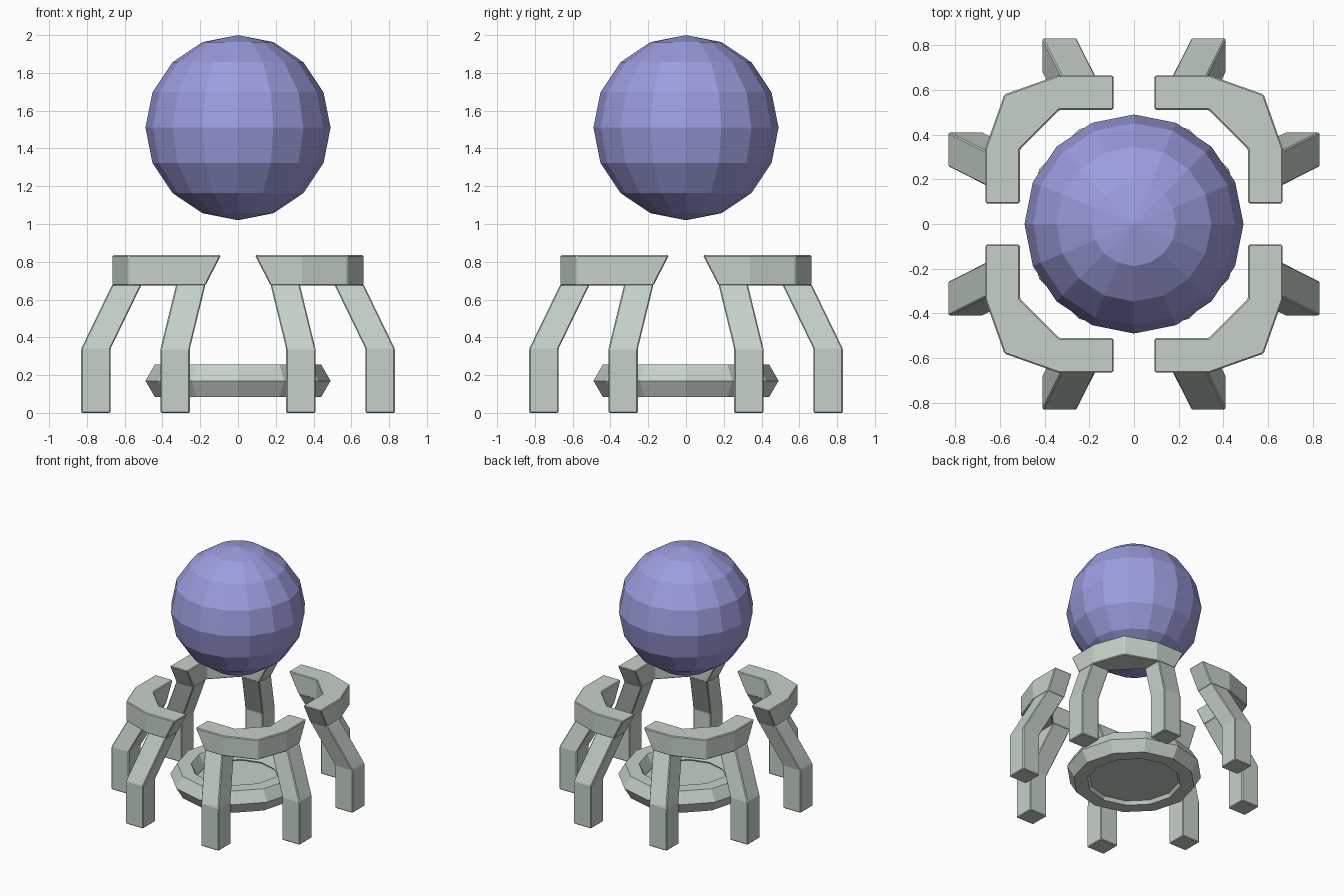
import bpy, bmesh, math
from mathutils import Vector

if "Cube" in bpy.data.objects:
    bpy.data.objects.remove(bpy.data.objects["Cube"])


def material(name, rgb):
    m = bpy.data.materials.new(name)
    m.diffuse_color = (*rgb, 1)
    m.use_nodes = True
    m.node_tree.nodes["Principled BSDF"].inputs["Base Color"].default_value = m.diffuse_color
    return m


stone = material("pale sage stone", (0.56, 0.64, 0.58))
violet = material("soft violet", (0.33, 0.34, 0.73))


def finish(ob, name, mat):
    ob.name = name
    ob.data.name = name
    ob.data.materials.append(mat)
    return ob


def bevel(ob, width=0.006):
    b = ob.modifiers.new("edge bevel", 'BEVEL')
    b.width = width
    b.segments = 1
    b.limit_method = 'ANGLE'
    b.angle_limit = math.radians(20)


def loft(name, loops, mat):
    """Skin closed loops of equal length and cap both ends."""
    bm = bmesh.new()
    rows = [[bm.verts.new(p) for p in loop] for loop in loops]
    n = len(rows[0])
    for a, b in zip(rows, rows[1:]):
        for i in range(n):
            j = (i + 1) % n
            bm.faces.new((a[i], a[j], b[j], b[i]))
    bm.faces.new(rows[0])
    bm.faces.new(rows[-1])
    bmesh.ops.recalc_face_normals(bm, faces=bm.faces)
    me = bpy.data.meshes.new(name)
    bm.to_mesh(me)
    bm.free()
    ob = bpy.data.objects.new(name, me)
    bpy.context.collection.objects.link(ob)
    finish(ob, name, mat)
    bevel(ob)
    return ob


# Floating faceted orb
bpy.ops.mesh.primitive_uv_sphere_add(segments=16, ring_count=8, radius=0.49,
                                     location=(0, 0, 1.51))
finish(bpy.context.object, "orb", violet)

# Hexagonal-section base ring
R, r, SEG = 0.39, 0.10, 12
bpy.ops.mesh.primitive_torus_add(major_segments=SEG, minor_segments=6,
                                 major_radius=R, minor_radius=r,
                                 location=(0, 0, 0.17))
finish(bpy.context.object, "base_ring", stone)

# Plate filling the ring
bpy.ops.mesh.primitive_cylinder_add(vertices=SEG, radius=0.325, depth=0.05,
                                    location=(0, 0, 0.135),
                                    rotation=(0, 0, math.pi / 2))
finish(bpy.context.object, "base_plate", stone)

# Corner brackets: bent bars whose ends slope outward towards the top
Z0, Z1 = 0.675, 0.835


def bracket_loop(end, z):
    half = [(end, 0.665), (0.34, 0.665), (0.58, 0.58)]
    inner = [(0.51, 0.335), (0.335, 0.51)]
    pts = half + [(0.665, 0.34), (0.665, end), (0.51, end)] + inner + [(end, 0.51)]
    return [(x, y, z) for x, y in pts]


# Legs: square posts that lean inward above the knee; (x, y, z) of low corner
LEG = [(0.255, 0.675, 0.0), (0.255, 0.675, 0.34), (0.172, 0.51, 0.68)]
W = 0.155


def leg_loops(swap):
    loops = []
    for x, y, z in LEG:
        ring = [(x, y), (x + W, y), (x + W, y + W), (x, y + W)]
        loops.append([(b, a, z) if swap else (a, b, z) for a, b in ring])
    return loops


def reflect(loops, sx, sy):
    return [[Vector((x * sx, y * sy, z)) for x, y, z in l] for l in loops]


for sx, side in ((-1, "left"), (1, "right")):
    for sy, end in ((-1, "front"), (1, "back")):
        tag = f"{end}_{side}"
        loft(f"bracket_{tag}",
             reflect([bracket_loop(0.172, Z0), bracket_loop(0.09, Z1)], sx, sy), stone)
        loft(f"inner_leg_{tag}", reflect(leg_loops(False), sx, sy), stone)
        loft(f"outer_leg_{tag}", reflect(leg_loops(True), sx, sy), stone)
